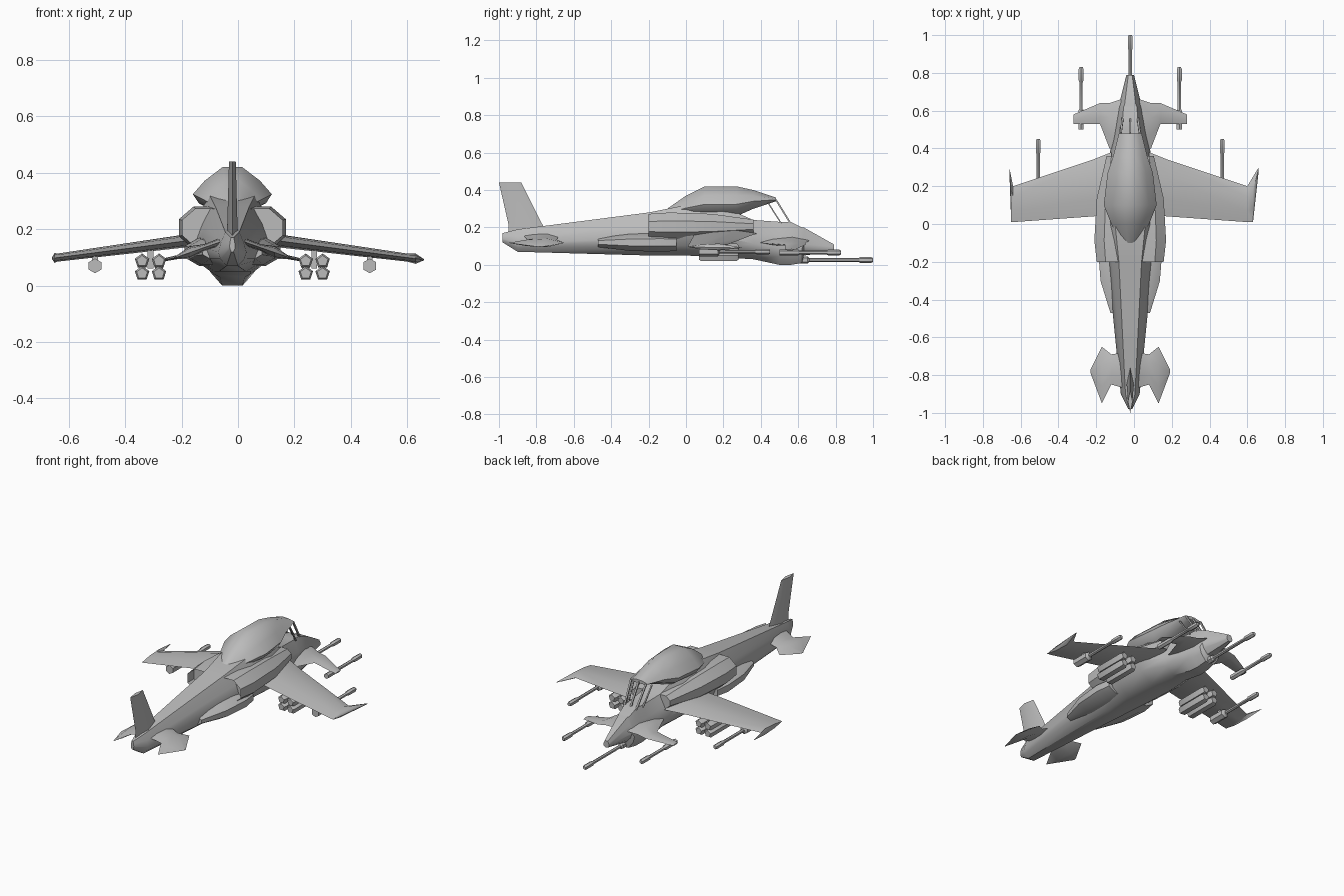
import bpy, bmesh, math
from mathutils import Vector

cube = bpy.data.objects.get("Cube")
if cube:
    bpy.data.objects.remove(cube)

CENTRE = Vector((-.02, 0, 0))  # centre line of the aircraft

grey = bpy.data.materials.new("hull grey")
grey.use_nodes = True
grey.diffuse_color = (.5, .5, .5, 1)
grey.node_tree.nodes["Principled BSDF"].inputs["Base Color"].default_value = grey.diffuse_color


def loft(name, rings, recess=0):
    """Skin closed rings; recess sinks the first cap into an opening."""
    bm = bmesh.new()
    loops = [[bm.verts.new(CENTRE + Vector(point)) for point in ring] for ring in rings]
    for a, b in zip(loops, loops[1:]):
        for i in range(len(a)):
            bm.faces.new((a[i - 1], a[i], b[i], b[i - 1]))
    first = bm.faces.new(loops[0])
    bm.faces.new(loops[-1])
    if recess:
        bmesh.ops.inset_individual(bm, faces=[first], thickness=.01)
        bmesh.ops.translate(bm, verts=first.verts, vec=(0, recess, 0))
    bmesh.ops.recalc_face_normals(bm, faces=bm.faces)
    mesh = bpy.data.meshes.new(name)
    bm.to_mesh(mesh)
    bm.free()
    mesh.materials.append(grey)
    obj = bpy.data.objects.new(name, mesh)
    bpy.context.collection.objects.link(obj)
    bpy.ops.object.select_all(action='DESELECT')
    obj.select_set(True)
    bpy.context.view_layer.objects.active = obj
    bpy.ops.object.shade_smooth_by_angle(angle=math.radians(40))


def hull(name, stations, crown):
    """Body along y from stations of position, half width, bottom and top."""
    rings = []
    for y, width, low, top in stations:
        height = top - low
        half = [(.4, 0), (.85, .2), (1, .4), (.6 + .4 * crown, .7), (crown, 1)]
        right = [(width * u, y, low + height * v) for u, v in half]
        left = [(-x, y, z) for x, y, z in reversed(right)]
        rings.append(right + left)
    loft(name, rings)


def blade(name, side, root_height, droop, sections):
    """Aerofoil surface from span position, leading edge and trailing edge."""
    outline = [(0, 0), (.3, .5), (.7, .35), (1, 0), (.7, -.35), (.3, -.5)]
    rings = []
    for span, lead, trail in sections:
        chord = lead - trail
        height = root_height - droop * span
        thick = chord * .15
        rings.append([(side * span, lead - chord * u, height + thick * v) for u, v in outline])
    loft(name, rings)


def fairing(name, side, start, end, inner, outer, low, high, recess=0):
    """Chamfered side pod that narrows towards its end."""
    outline = [(0, -.5), (.6, -.5), (1, -.2), (1, .2), (.6, .5), (0, .5)]
    rings = []
    for along, full in ((0, .9), (.2, 1), (.6, .9), (1, .5)):
        y = start + (end - start) * along
        width = (outer - inner) * full
        height = (high - low) * full
        middle = (low + high) / 2
        rings.append([(side * (inner + width * u), y, middle + height * v) for u, v in outline])
    loft(name, rings, recess)


def tube(name, x, z, profile, sides=6):
    """Round part along y from pairs of position and radius."""
    angles = [math.tau * i / sides for i in range(sides)]
    loft(name, [[(x + r * math.sin(a), y, z + r * math.cos(a)) for a in angles]
                for y, r in profile])


def gun(name, x, z, back, front, radius):
    """Breech, thin barrel and thicker muzzle."""
    barrel = .01
    muzzle = barrel * 1.5
    breech_end = back + .1
    muzzle_start = front - .08
    tube(name, x, z, [(back, radius), (breech_end, radius), (breech_end + barrel, barrel),
                      (muzzle_start, barrel), (muzzle_start + barrel, muzzle),
                      (front - barrel, muzzle), (front, barrel)])


def bar(name, start, end, radius):
    """Square strut between two points."""
    corners = [(-1, -1), (1, -1), (1, 1), (-1, 1)]
    loft(name, [[(x + radius * u, y + radius * v, z) for u, v in corners]
                for x, y, z in (start, end)])


# Fuselage from the tail to the chin and nose
hull("fuselage", [
    (-.98, .01, .12, .17), (-.9, .05, .07, .19), (-.2, .12, .05, .28),
    (0, .16, .05, .32), (.2, .16, .04, .31), (.36, .11, .03, .24),
    (.5, .09, 0, .23), (.56, .08, 0, .23), (.62, .07, .01, .2),
    (.63, .06, .05, .2), (.79, .02, .07, .11)], crown=.5)

# Raised hump with overhanging cockpit roof
hull("cockpit_hump", [
    (-.1, .05, .26, .3), (0, .1, .26, .37), (.1, .14, .26, .42),
    (.27, .12, .26, .42), (.36, .09, .3, .4), (.48, .06, .34, .36)], crown=.25)

# Open windscreen frame
for side in (-1, 0, 1):
    bar("windscreen_pillar", (side * .05, .48, .35), (side * .04, .56, .22), .005)
for side in (-1, 1):
    bar("side_pillar", (side * .06, .44, .33), (side * .05, .51, .22), .004)

# Tail fin
fin_rings = []
for z, front, back in ((.17, -.74, -.95), (.22, -.77, -.95), (.44, -.88, -1)):
    middle = (front + back) / 2
    half = (front - back) / 10
    fin_rings.append([(0, front, z), (half, middle, z), (0, back, z), (-half, middle, z)])
loft("tail_fin", fin_rings)

for side, label in ((-1, "right"), (1, "left")):
    # Main wing with a forward-pointing tip
    tip = .66 + side * .02
    blade(label + "_wing", side, .18, .13, [
        (.1, .38, .05), (.2, .34, .04), (.62, .2, .01),
        ((.62 + tip) / 2, .25, .01), (tip, .3, .28)])

    # Canard with root strake
    blade(label + "_canard", side, .14, .2, [
        (.05, .66, .36), (.11, .64, .4), (.16, .64, .53), (.3, .58, .53)])

    # Drooping tailplane
    blade(label + "_tailplane", side, .17, .35, [
        (.03, -.68, -.87), (.1, -.69, -.85), (.15, -.65, -.95), (.21, -.77, -.79)])

    # Engine with hollow exhaust, and the lower fairing behind it
    fairing(label + "_engine", side, -.2, .36, .06, .19, .13, .28, recess=.06)
    fairing(label + "_rear_fairing", side, -.05, -.47, .04, .17, .07, .17)

    # Cluster of four rocket tubes on a pylon
    pod_x = side * .29
    for column in (-1, 1):
        for row in (-1, 1):
            tube(label + "_rocket_tube", pod_x + column * .03, .065 + row * .022,
                 [(.07, .02), (.08, .027), (.27, .027), (.28, .02)], sides=5)
    bar(label + "_rocket_pylon", (pod_x, .18, .06), (pod_x, .18, .14), .01)

    # Guns below the wing and the canard
    gun_x = side * .487
    gun(label + "_wing_gun", gun_x, .07, .07, .45, .026)
    bar(label + "_gun_pylon", (gun_x, .13, .08), (gun_x, .13, .12), .01)
    gun(label + "_canard_gun", side * .26, .066, .5, .83, .016)

# Chin cannon
gun("chin_cannon", 0, .026, .55, 1, .02)
